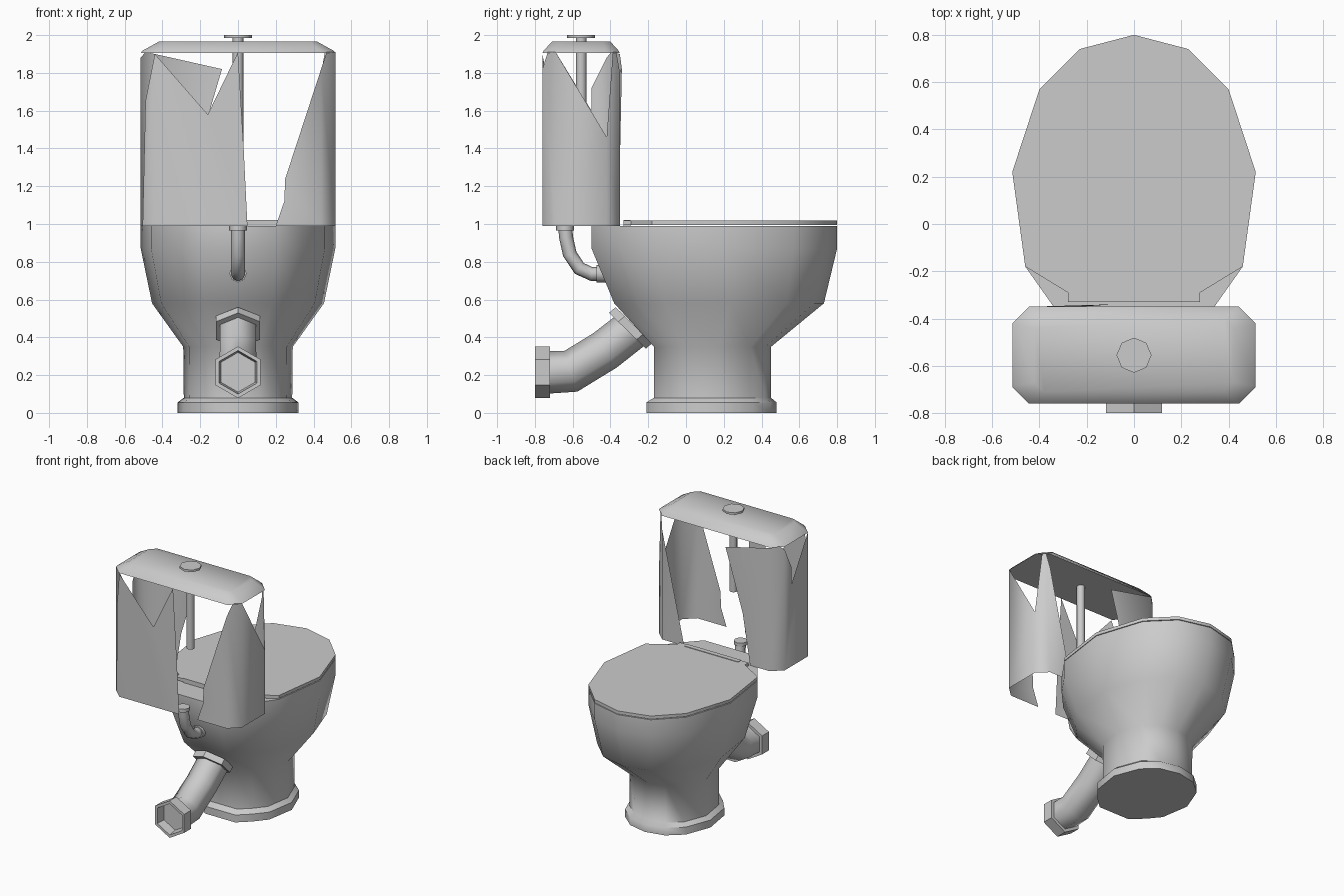
import bpy, bmesh, math

if "Cube" in bpy.data.objects:
    bpy.data.objects.remove(bpy.data.objects["Cube"])


def finish(name, bm, angle=40):
    bmesh.ops.remove_doubles(bm, verts=bm.verts, dist=0.0005)
    bmesh.ops.recalc_face_normals(bm, faces=bm.faces)
    me = bpy.data.meshes.new(name)
    bm.to_mesh(me)
    bm.free()
    ob = bpy.data.objects.new(name, me)
    bpy.context.collection.objects.link(ob)
    bpy.ops.object.select_all(action='DESELECT')
    ob.select_set(True)
    bpy.context.view_layer.objects.active = ob
    bpy.ops.object.shade_smooth_by_angle(angle=math.radians(angle))
    return ob


def loft(name, rings, angle=40):
    """Skin a stack of equal-length point rings and cap both ends."""
    bm = bmesh.new()
    vs = [[bm.verts.new(p) for p in r] for r in rings]
    n = len(vs[0])
    for a, b in zip(vs, vs[1:]):
        for i in range(n):
            j = (i + 1) % n
            bm.faces.new((a[i], a[j], b[j], b[i]))
    bm.faces.new(vs[0])
    bm.faces.new(vs[-1])
    return finish(name, bm, angle)


def tube(name, stations, sides):
    """Pipe in the x = 0 plane; stations are (y, z, heading in degrees, radius)."""
    rings = []
    for y, z, h, r in stations:
        h = math.radians(h)
        ny, nz = -math.sin(h), math.cos(h)
        ring = []
        for k in range(sides):
            a = 2 * math.pi * k / sides
            ring.append((r * math.sin(a), y + r * math.cos(a) * ny, z + r * math.cos(a) * nz))
        rings.append(ring)
    return loft(name, rings, 65 if sides < 7 and len(stations) == 4 and stations[-1][2] else 50)


def mirror_outline(half):
    return half + [(-x, y) for x, y in reversed(half) if x > 0]


# bowl and pedestal: one plan outline refitted at each height
bowl_plan = mirror_outline([(0, 0.8), (0.23, 0.74), (0.40, 0.57), (0.515, 0.22),
                            (0.46, -0.18), (0.34, -0.35), (0.2, -0.5)])
levels = [  # z, half width, back y, front y
    (0, 0.32, -0.21, 0.48), (0.055, 0.32, -0.21, 0.48), (0.08, 0.287, -0.17, 0.45),
    (0.35, 0.29, -0.17, 0.45), (0.58, 0.455, -0.38, 0.73),
    (0.87, 0.515, -0.5, 0.8), (0.99, 0.515, -0.5, 0.8)]
loft("bowl", [[(x * w / 0.515, b + (y + 0.5) / 1.3 * (f - b), z) for x, y in bowl_plan]
              for z, w, b, f in levels], 50)

# seat lid and hinge bar
lid_plan = mirror_outline([(0, 0.8), (0.23, 0.74), (0.40, 0.57), (0.515, 0.22),
                           (0.46, -0.18), (0.28, -0.29), (0.28, -0.33)])
loft("seat_lid", [[(x, y, z) for x, y in lid_plan] for z in (0.995, 1.018)])
loft("hinge_bar", [[(x, y, z) for x, y in ((-.22, -.33), (.22, -.33), (.22, -.295), (-.22, -.295))]
                   for z in (0.99, 1.022)])


# tank lid: chamfered rectangle, sloping inward at the top
def octagon(hx, hy, c, z, yc=-0.555):
    q = [(hx, hy - c), (hx - c, hy), (c - hx, hy), (-hx, hy - c),
         (-hx, c - hy), (c - hx, -hy), (hx - c, -hy), (hx, c - hy)]
    return [(x, yc + y, z) for x, y in q]


loft("tank_lid", [octagon(0.515, 0.205, 0.07, 1.905), octagon(0.505, 0.198, 0.07, 1.918),
                  octagon(0.42, 0.155, 0.04, 1.965)], 60)

# broken tank: wall fragments placed on the faces of the chamfered box
slope = 0.07 / 0.075
walls = {
    "front": lambda a, z: (a, -0.76, z),
    "back": lambda a, z: (a, -0.35 + 0.02 * max(0, (z - 1.3)) * (a + 0.44 if a < 0 else 0) / 0.36, z),
    "left": lambda a, z: (-0.515, a, z),
    "right": lambda a, z: (0.515, a, z),
    "front_corner": lambda a, z: (a, -0.76 + (abs(a) - 0.44) * slope, z),
    "back_corner": lambda a, z: (a, -0.35 - (abs(a) - 0.44) * slope, z),
}


def shard(name, pieces):
    bm = bmesh.new()
    for wall, pts in pieces:
        bm.faces.new([bm.verts.new(walls[wall](*p)) for p in pts])
    return finish(name, bm, 60)


shard("tank_front_shard", [
    ("front", [(-.44, .99), (.05, .99), (.03, 1.4), (0, 1.91), (-.16, 1.58), (-.44, 1.9)]),
    ("front_corner", [(-.505, .99), (-.44, .99), (-.44, 1.9), (-.49, 1.65)])])
shard("tank_right_shard", [
    ("front", [(.2, .99), (.44, .99), (.44, 1.82), (.25, 1.24), (.245, 1.12)]),
    ("front_corner", [(.44, .99), (.515, .99), (.515, 1.91), (.47, 1.91), (.44, 1.82)]),
    ("right", [(-.69, .99), (-.42, .99), (-.42, 1.46), (-.69, 1.91)]),
    ("back_corner", [(.515, .99), (.44, .99), (.44, 1.8), (.46, 1.91), (.48, 1.91), (.515, 1.46)]),
    ("back", [(.44, .99), (.26, .99), (.44, 1.8)])])
shard("tank_left_shard", [
    ("left", [(-.69, .99), (-.42, .99), (-.42, 1.88), (-.5, 1.72), (-.5, 1.6), (-.69, 1.91)]),
    ("back_corner", [(-.515, .99), (-.44, .99), (-.44, 1.9), (-.49, 1.91), (-.515, 1.88)]),
    ("back", [(-.44, .99), (-.28, .99), (-.22, 1.36), (-.085, 1.82), (-.44, 1.9)])])

# flush button and rod
tube("flush_rod", [(-.555, 1.39, 90, .028), (-.555, 1.985, 90, .028)], 8)
tube("flush_button", [(-.555, 1.985, 90, .074), (-.555, 2.0, 90, .074)], 8)

# water supply pipe with end collars
tube("supply_pipe", [(-.64, .99, -90, .037), (-.635, .93, -85, .037), (-.615, .84, -72, .037),
                     (-.565, .765, -40, .037), (-.5, .735, -5, .037), (-.40, .74, 0, .037)], 8)
tube("supply_top_collar", [(-.64, .99, -90, .047), (-.64, .965, -90, .047)], 8)
tube("supply_end_collar", [(-.475, .737, 0, .046), (-.42, .737, 0, .046)], 8)

# waste pipe, flange and open socket
tube("waste_pipe", [(-.73, .215, 0, .113), (-.61, .22, 18, .113),
                    (-.43, .33, 35, .11), (-.27, .455, 46, .11)], 6)
tube("waste_flange", [(-.31, .435, 46, .136), (-.275, .465, 46, .136)], 6)
tube("waste_socket", [(-.735, .215, 0, .105), (-.8, .215, 0, .115), (-.8, .215, 0, .137),
                      (-.72, .215, 0, .137), (-.72, .215, 0, .11)], 6)
